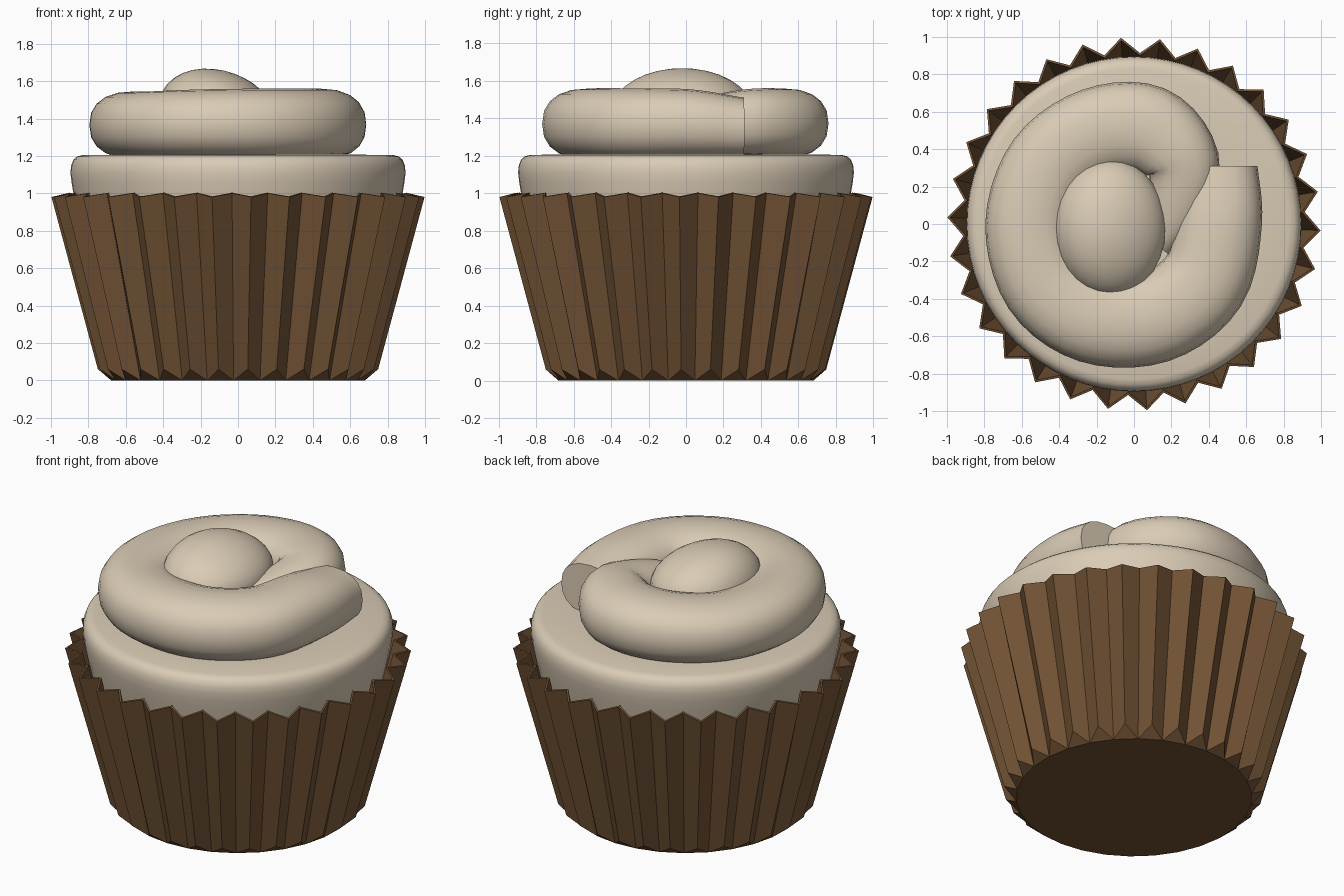
import bpy, bmesh, math
from mathutils import Vector

if "Cube" in bpy.data.objects:
    bpy.data.objects.remove(bpy.data.objects["Cube"])


def material(name, rgb):
    m = bpy.data.materials.new(name)
    m.diffuse_color = (*rgb, 1)
    m.use_nodes = True
    m.node_tree.nodes["Principled BSDF"].inputs["Base Color"].default_value = m.diffuse_color
    return m


def finish(bm, name, mat, smooth=None):
    bmesh.ops.recalc_face_normals(bm, faces=bm.faces[:])
    me = bpy.data.meshes.new(name)
    bm.to_mesh(me)
    bm.free()
    me.materials.append(mat)
    ob = bpy.data.objects.new(name, me)
    bpy.context.collection.objects.link(ob)
    if smooth:
        bpy.ops.object.select_all(action='DESELECT')
        ob.select_set(True)
        bpy.context.view_layer.objects.active = ob
        bpy.ops.object.shade_smooth_by_angle(angle=math.radians(smooth))
    return ob


def skin(bm, rings):
    """Join closed loops of vertices and cap both ends."""
    n = len(rings[0])
    for a, b in zip(rings, rings[1:]):
        for i in range(n):
            j = (i + 1) % n
            bm.faces.new((a[i], a[j], b[j], b[i]))
    bm.faces.new(rings[0])
    bm.faces.new(rings[-1])


cream = material("cream frosting", (0.70, 0.60, 0.465))
brown = material("brown paper", (0.17, 0.087, 0.036))

# Pleated paper cup: ridges and valleys alternate, ridges chamfered at the base
PLEATS = 30
bm = bmesh.new()


def polar(r, a, z):
    return bm.verts.new((r * math.cos(a), r * math.sin(a), z))


step = math.tau / PLEATS
ridge, valley = [], []
for i in range(PLEATS):
    a = math.radians(-2) + i * step
    ridge.append((polar(0.75, a, 0.06), polar(0.998, a, 0.98)))
    valley.append((polar(0.68, a + step / 2, 0), polar(0.915, a + step / 2, 1.0)))
for i in range(PLEATS):
    r, v, p = ridge[i], valley[i], valley[i - 1]
    bm.faces.new((r[0], v[0], v[1], r[1]))
    bm.faces.new((p[0], r[0], r[1], p[1]))
    bm.faces.new((p[0], v[0], r[0]))
bm.faces.new([v[0] for v in valley])
cup = finish(bm, "paper_cup", brown)
sol = cup.modifiers.new("thickness", 'SOLIDIFY')
sol.thickness = 0.015
sol.offset = -1

# Rounded frosting base
bm = bmesh.new()
profile = [(0.835, 0.8), (0.88, 1.0), (0.89, 1.06), (0.896, 1.11), (0.892, 1.15),
           (0.88, 1.18), (0.86, 1.197), (0.83, 1.205), (0.6, 1.207)]
skin(bm, [[polar(r, math.tau * i / 64, z) for i in range(64)] for r, z in profile])
finish(bm, "frosting_base", cream, 50)

# Piped swirl: flattened tube swept along a spiral (x, y, z, half width, half height)
path = [(0.46, 0.31, 1.35, 0.20, 0.16), (0.455, 0.02, 1.37, 0.23, 0.185),
        (0.37, -0.31, 1.37, 0.24, 0.19), (0.11, -0.50, 1.37, 0.245, 0.19),
        (-0.22, -0.50, 1.37, 0.245, 0.185), (-0.47, -0.32, 1.365, 0.24, 0.18),
        (-0.555, 0, 1.365, 0.24, 0.18), (-0.45, 0.31, 1.365, 0.24, 0.18),
        (-0.20, 0.49, 1.37, 0.24, 0.185), (0.08, 0.50, 1.375, 0.24, 0.185),
        (0.26, 0.32, 1.38, 0.20, 0.175), (0.22, 0.08, 1.36, 0.16, 0.15),
        (0.10, -0.10, 1.33, 0.12, 0.12)]


def spline(points, sub):
    """Catmull-Rom through the points."""
    p = [Vector(q) for q in points]
    p = [2 * p[0] - p[1]] + p + [2 * p[-1] - p[-2]]
    out = []
    for k in range(1, len(p) - 2):
        a, b, c, d = p[k - 1:k + 3]
        for s in range(sub):
            t = s / sub
            out.append(0.5 * (2 * b + (c - a) * t + (2 * a - 5 * b + 4 * c - d) * t * t
                              + (3 * b - a - 3 * c + d) * t ** 3))
    return out + [p[-2]]


def power(v):
    return math.copysign(abs(v) ** 0.85, v)


bm = bmesh.new()
pts = spline(path, 5)
rings = []
for k, q in enumerate(pts):
    d = pts[min(k + 1, len(pts) - 1)] - pts[max(k - 1, 0)]
    side = Vector((-d[1], d[0])).normalized()
    ring = []
    for i in range(20):
        a = math.tau * i / 20
        w, h = q[3] * power(math.cos(a)), q[4] * power(math.sin(a))
        ring.append(bm.verts.new((q[0] + side.x * w, q[1] + side.y * w, q[2] + h)))
    rings.append(ring)
skin(bm, rings)
finish(bm, "frosting_swirl", cream, 50)

# Central dollop
bm = bmesh.new()
bmesh.ops.create_uvsphere(bm, u_segments=28, v_segments=16, radius=1)
for v in bm.verts:
    x, y, z = v.co
    v.co = (-0.13 + 0.30 * x, -0.02 + 0.37 * y, 1.45 + (0.215 - 0.03 * x) * z)
finish(bm, "frosting_peak", cream, 50)
